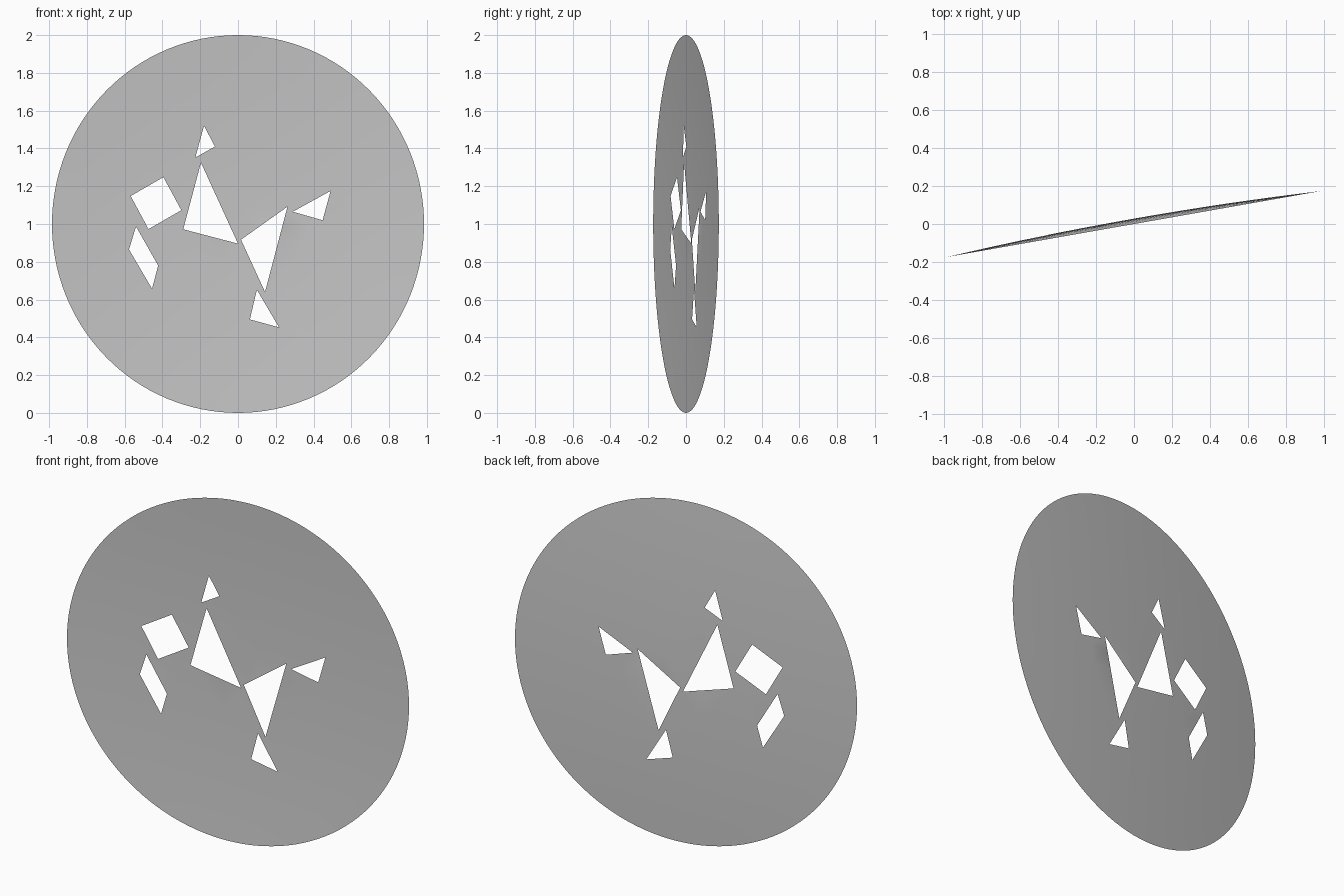
import bpy, math
from mathutils import Vector, Matrix
from mathutils.geometry import delaunay_2d_cdt

if "Cube" in bpy.data.objects:
    bpy.data.objects.remove(bpy.data.objects["Cube"])

TURN = math.radians(10)   # disc is turned about the vertical axis
RISE = 0.028              # shallow dish depth, bulging to the back


def dish(p):
    return RISE * (1 - min(1.0, p.length_squared))


def to_local(x, z):
    """Front-view position -> flat disc coordinates."""
    p = Vector((x, z - 1))
    return Vector(((x + dish(p) * math.sin(TURN)) / math.cos(TURN), z - 1))


def inside(p, poly):
    hit = False
    for a, b in zip(poly, poly[1:] + poly[:1]):
        if (a.y > p.y) != (b.y > p.y):
            if p.x < a.x + (p.y - a.y) * (b.x - a.x) / (b.y - a.y):
                hit = not hit
    return hit


def ring(r, n):
    return [Vector((r * math.cos(2 * math.pi * i / n), r * math.sin(2 * math.pi * i / n)))
            for i in range(n)]


# Cut-outs, as seen from the front (x, z)
cutouts = [
    [(-.568, 1.148), (-.395, 1.248), (-.30, 1.073), (-.474, .973)],   # square
    [(-.54, .987), (-.577, .865), (-.455, .657), (-.423, .78)],       # slanted piece
    [(-.18, 1.52), (-.122, 1.41), (-.226, 1.352)],                    # top small triangle
    [(-.196, 1.325), (-.29, .972), (0, .896)],                        # left large triangle
    [(.016, .917), (.262, 1.092), (.143, .64)],                       # right large triangle
    [(.29, 1.065), (.49, 1.175), (.448, 1.02)],                       # right small triangle
    [(.10, .652), (.063, .495), (.217, .453)],                        # lower small triangle
]
holes = [[to_local(*c) for c in poly] for poly in cutouts]

# Outline loops plus inner rings that carry the dished surface
points, edges = [], []
for loop in [ring(1.0, 128)] + holes:
    start, n = len(points), len(loop)
    points += loop
    edges += [(start + i, start + (i + 1) % n) for i in range(n)]
for k in range(1, 8):
    points += [p for p in ring(k / 8, 8 * k) if not any(inside(p, h) for h in holes)]

verts, _, tris, *_ = delaunay_2d_cdt(points, edges, [], 0, 1e-5)
faces = []
for t in tris:
    mid = sum((verts[i] for i in t), Vector((0, 0))) / len(t)
    if not any(inside(mid, h) for h in holes):
        faces.append(list(t))

# Dished disc
mesh = bpy.data.meshes.new("pierced_disc")
mesh.from_pydata([(v.x, dish(v), v.y + 1) for v in verts], [], faces)
mesh.transform(Matrix.Rotation(TURN, 4, 'Z'))
mesh.shade_smooth()
disc = bpy.data.objects.new("pierced_disc", mesh)
bpy.context.collection.objects.link(disc)
